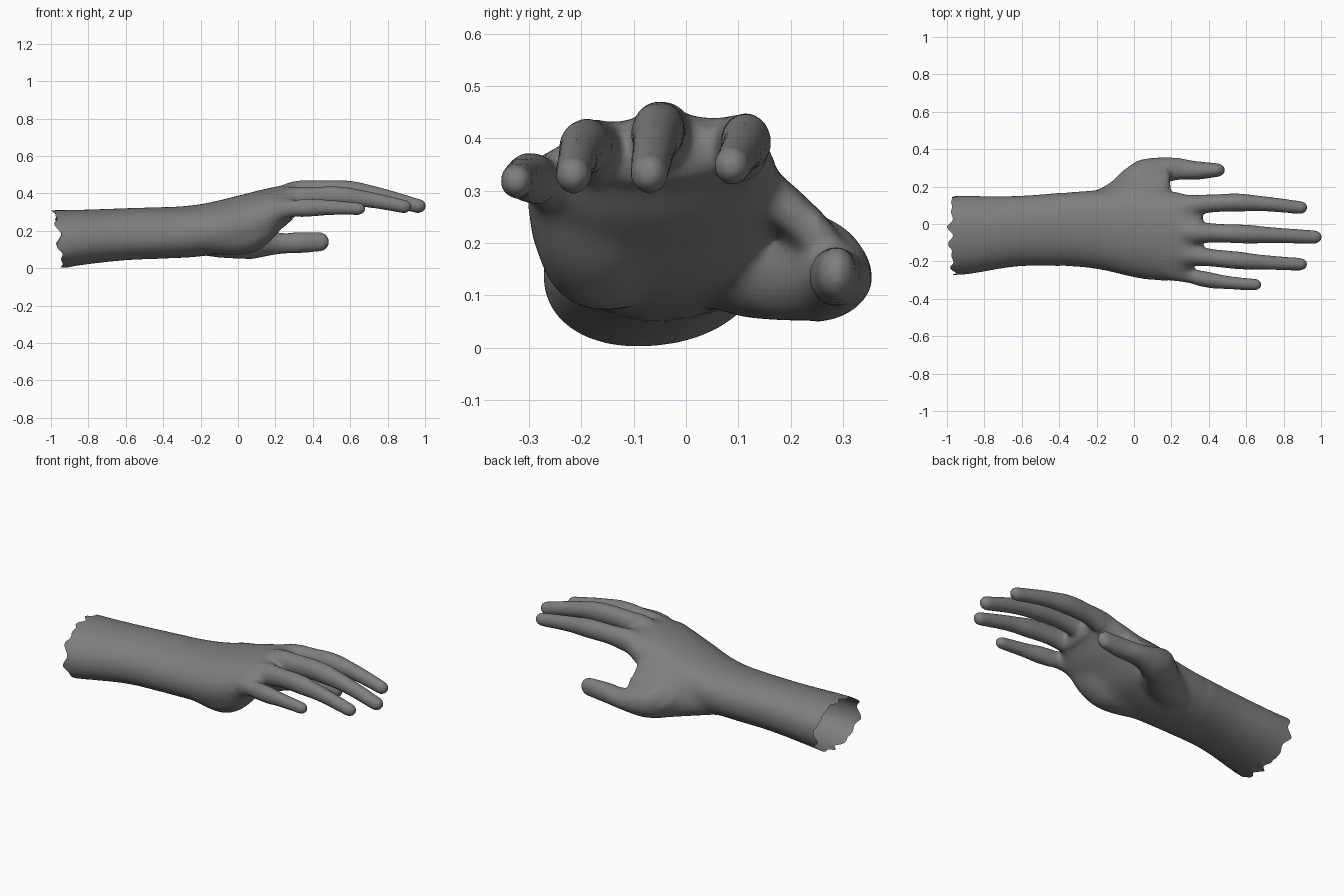
import bpy, bmesh, math
from mathutils import Vector

cube = bpy.data.objects.get("Cube")
if cube:
    bpy.data.objects.remove(cube, do_unlink=True)

skin = bpy.data.materials.new("grey_skin")
skin.use_nodes = True
grey = (0.21, 0.21, 0.21, 1)
skin.diffuse_color = grey
skin.node_tree.nodes["Principled BSDF"].inputs["Base Color"].default_value = grey

SIDES = 32


def spline(rows, steps=5):
    """Catmull-Rom interpolation through section rows."""
    rows = [Vector(row) for row in rows]
    padded = [rows[0]] + rows + [rows[-1]]
    out = []
    for a, b, c, d in zip(padded, padded[1:], padded[2:], padded[3:]):
        for i in range(steps):
            t = i / steps
            out.append(b + (c - a) * (t / 2) + (a * 2 - b * 5 + c * 4 - d) * (t * t / 2)
                       + (b * 3 - a - c * 3 + d) * (t ** 3 / 2))
    return out + [rows[-1]]


def limb(bm, rows, tip, shear=0.0, power=1.0):
    """Loft of oval sections (x, y, z, half width, half height) with a rounded tip."""
    sections = spline(rows)
    last = sections[-1]
    for i in range(1, 7):
        angle = i / 6 * math.radians(82)
        section = last.copy()
        section[0] += tip * math.sin(angle)
        section[3] *= math.cos(angle)
        section[4] *= math.cos(angle)
        sections.append(section)
    rings = []
    for x, y, z, width, height in sections:
        ring = []
        for i in range(SIDES):
            angle = math.tau * i / SIDES
            c, s = math.cos(angle), math.sin(angle)
            dy = width * math.copysign(abs(c) ** power, c)
            dz = height * math.copysign(abs(s) ** power, s)
            ring.append(bm.verts.new((x, y + dy, z + dz + shear * dy)))
        rings.append(ring)
    for near, far in zip(rings, rings[1:]):
        for i in range(SIDES):
            j = (i + 1) % SIDES
            bm.faces.new((near[i], near[j], far[j], far[i]))
    bm.faces.new(rings[0][::-1])
    bm.faces.new(rings[-1])


def bump(t, centre, spread):
    return math.exp(-((t - centre) / spread) ** 2)


def finger(bm, knuckle, tip, bow, arch, radius):
    """Tapering finger that arches upward, swells at its joints and sinks into the palm."""
    start, end = Vector(knuckle), Vector(tip)
    rows = []
    for i in range(11):
        t = i / 10
        x, y, z = start.lerp(end, t)
        curve = math.sin(math.pi * t)
        width = radius * (1.26 - t * .46 + bump(t, .2, .1) / 4 + bump(t, .57, .1) / 9)
        width *= min(1, .55 + t * 2.3)
        rows.append((x, y + bow * curve, z + arch * curve, width, width * (1.2 - t / 8)))
    limb(bm, rows, tip=radius)


bm = bmesh.new()

# Forearm, wrist and back of the hand
limb(bm, [(-1.05, -.06, .15, .21, .161), (-.9, -.06, .16, .21, .15),
          (-.6, -.037, .182, .188, .138), (-.25, -.028, .197, .207, .138),
          (0, -.05, .24, .237, .147), (.1, -.06, .268, .242, .145),
          (.2, -.063, .312, .24, .122), (.27, -.058, .342, .222, .1),
          (.33, -.045, .368, .17, .06)],
     tip=.045, shear=.08, power=.93)

# Heel of the palm on the little finger side
limb(bm, [(-.34, -.1, .17, .07, .07), (-.16, -.135, .168, .1, .09),
          (.04, -.16, .172, .115, .1), (.16, -.17, .22, .115, .09),
          (.25, -.175, .285, .09, .05)], tip=.03)

# Ball of the thumb and the thumb
limb(bm, [(-.26, .07, .16, .08, .08), (-.12, .12, .16, .108, .104),
          (0, .2, .156, .128, .108), (.08, .253, .143, .098, .093),
          (.16, .283, .135, .073, .069), (.24, .293, .133, .06, .055),
          (.32, .286, .136, .052, .056), (.435, .288, .141, .038, .052)], tip=.053)

# Skin fold between thumb and palm
limb(bm, [(-.16, .12, .25, .06, .06), (-.04, .18, .25, .12, .065),
          (.08, .2, .255, .13, .06), (.165, .2, .26, .12, .052)],
     tip=.035, shear=-.85)

# Index, middle, ring and little fingers
finger(bm, (.12, .07, .345), (.885, .088, .348), bow=.035, arch=.047, radius=.044)
finger(bm, (.12, -.04, .355), (.96, -.07, .333), bow=.003, arch=.07, radius=.046)
finger(bm, (.12, -.14, .335), (.885, -.215, .33), bow=-.012, arch=.052, radius=.043)
finger(bm, (.08, -.21, .295), (.645, -.324, .318), bow=-.025, arch=.017, radius=.039)

bmesh.ops.recalc_face_normals(bm, faces=bm.faces)
parts = bpy.data.meshes.new("hand_parts")
bm.to_mesh(parts)
bm.free()
hand = bpy.data.objects.new("hand_and_forearm", parts)
bpy.context.collection.objects.link(hand)

# Fuse the parts into one soft skin
remesh = hand.modifiers.new("fuse", "REMESH")
remesh.mode = "VOXEL"
remesh.voxel_size = .0095
soften = hand.modifiers.new("soften", "SMOOTH")
soften.factor = .5
soften.iterations = 9
fused = bpy.data.meshes.new_from_object(
    hand.evaluated_get(bpy.context.evaluated_depsgraph_get()))
hand.modifiers.clear()
hand.data = fused
bpy.data.meshes.remove(parts)

# Extra softening where palm, knuckles and thumb base meet
bm = bmesh.new()
bm.from_mesh(fused)
palm = [v for v in bm.verts if -.4 < v.co.x < .33 and v.co.y < .25]
for _ in range(30):
    bmesh.ops.smooth_vert(bm, verts=palm, factor=.5,
                          use_axis_x=True, use_axis_y=True, use_axis_z=True)

# Open, torn end of the forearm
bmesh.ops.bisect_plane(bm, geom=bm.verts[:] + bm.edges[:] + bm.faces[:],
                       plane_co=(-.95, 0, 0), plane_no=(1, 0, 0), clear_inner=True)
for vert in bm.verts:
    weight = min(1, max(0, (-.86 - vert.co.x) / .09))
    if weight:
        angle = math.atan2(vert.co.z - .155, vert.co.y + .06)
        scallop = abs(math.sin(4.5 * angle + .6)) - .6
        tear = .022 * scallop - .026 * math.sin(angle) + .008 * math.sin(13 * angle) - .008
        vert.co.x += weight * tear
bm.to_mesh(fused)
bm.free()

fused.materials.clear()
fused.materials.append(skin)
fused.polygons.foreach_set("use_smooth", [True] * len(fused.polygons))
fused.update()
